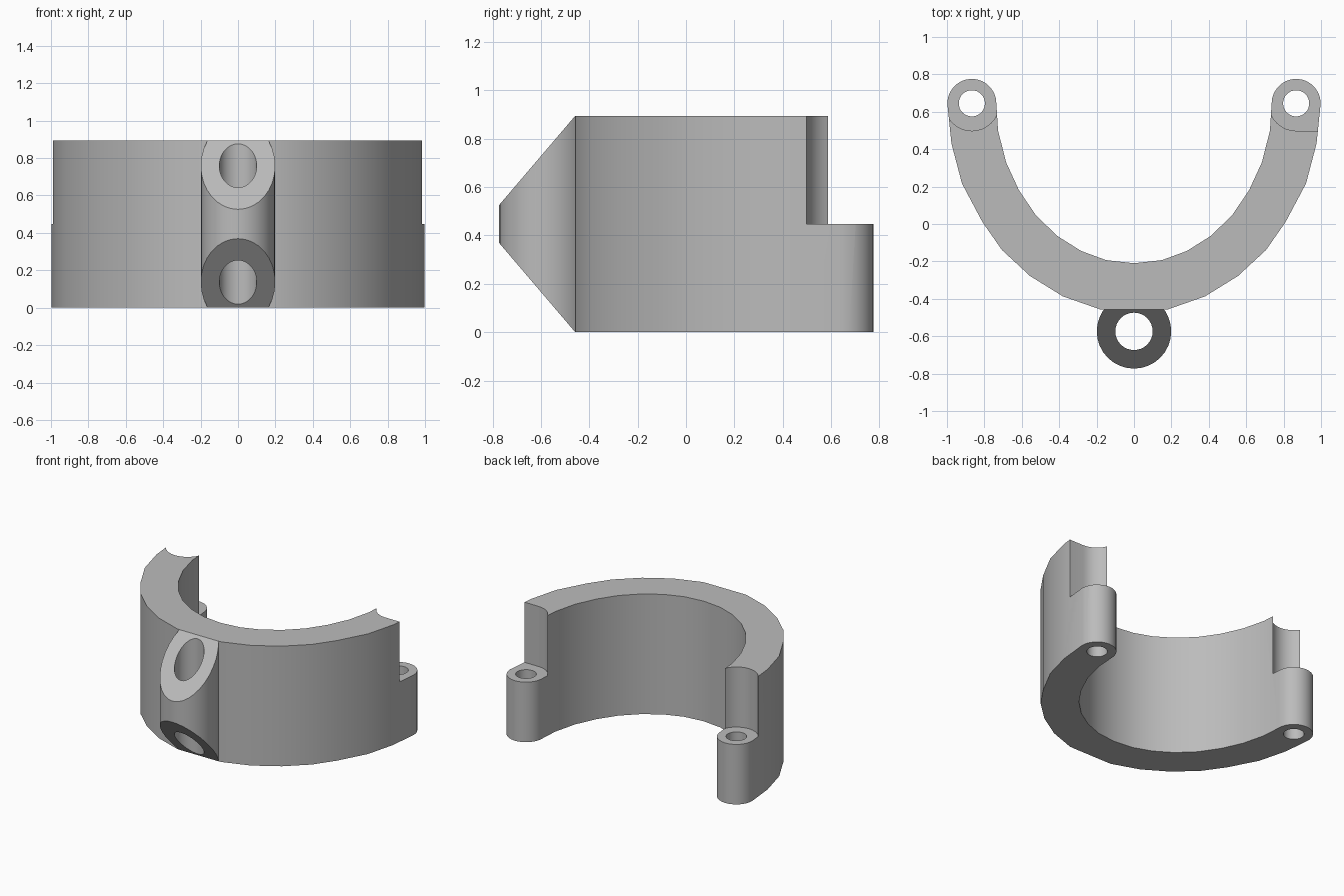
import bpy, bmesh, math
from mathutils import Vector

cube = bpy.data.objects.get("Cube")
if cube:
    bpy.data.objects.remove(cube)

HEIGHT, EAR_TOP = 0.895, 0.447
EAR_X, EAR_Y, EAR_R = 0.867, 0.645, 0.131
BOSS_Y = -0.574


def prism(name, points, direction):
    """Extrude a closed outline of 3D points along a direction."""
    bm = bmesh.new()
    face = bm.faces.new([bm.verts.new(p) for p in points])
    grown = bmesh.ops.extrude_face_region(bm, geom=[face])["geom"]
    verts = [g for g in grown if isinstance(g, bmesh.types.BMVert)]
    bmesh.ops.translate(bm, verts=verts, vec=Vector(direction))
    bmesh.ops.recalc_face_normals(bm, faces=bm.faces)
    mesh = bpy.data.meshes.new(name)
    bm.to_mesh(mesh)
    bm.free()
    obj = bpy.data.objects.new(name, mesh)
    bpy.context.collection.objects.link(obj)
    return obj


def arc(cx, cy, r, start, end, steps):
    return [(cx + r * math.cos(start + (end - start) * i / steps),
             cy + r * math.sin(start + (end - start) * i / steps))
            for i in range(steps + 1)]


def cylinder(name, x, y, r, z0, z1):
    ring = arc(x, y, r, 0, math.tau, 32)[:-1]
    return prism(name, [(px, py, z0) for px, py in ring], (0, 0, z1 - z0))


def combine(target, tool, operation):
    """Apply a boolean and discard its tool."""
    mod = target.modifiers.new(operation, "BOOLEAN")
    mod.operation, mod.solver, mod.object = operation, "EXACT", tool
    bpy.context.view_layer.objects.active = target
    bpy.ops.object.modifier_apply(modifier=mod.name)
    bpy.data.objects.remove(tool)


# Curved clamp body with rounded ends
outer = [(0.18, -0.457), (0.38, -0.387), (0.556, -0.278), (0.706, -0.139),
         (0.81, 0.01), (0.92, 0.217), (0.976, 0.43)]
inner = [(0.727, 0.5), (0.684, 0.33), (0.615, 0.18), (0.524, 0.046),
         (0.41, -0.064), (0.283, -0.144), (0.15, -0.193)]
half = outer + arc(EAR_X, EAR_Y, EAR_R, 0, math.pi, 14) + inner
outline = half + [(0, -0.21)] + [(-x, y) for x, y in reversed(half)]
body = prism("clamp_body", [(x, y, 0) for x, y in outline], (0, 0, HEIGHT))

# Ears: clear the upper half around each one, then drill the bolt holes
for side in (-1, 1):
    combine(body, cylinder("ear_cutter", side * EAR_X, EAR_Y, 0.147,
                           EAR_TOP, 1), "DIFFERENCE")
    combine(body, cylinder("bolt_hole", side * EAR_X, EAR_Y, 0.07,
                           -0.1, 1), "DIFFERENCE")

# Square relief on the outer half of the left end
relief = [(EAR_X, 0.498), (1.1, 0.498), (1.1, 0.9), (EAR_X, 0.9)]
combine(body, prism("relief_cutter", [(x, y, EAR_TOP) for x, y in relief],
                    (0, 0, 1)), "DIFFERENCE")

# Front boss: a tube trimmed by sloping planes above and below
boss = cylinder("front_boss", 0, BOSS_Y, 0.199, -0.1, 1)
mid = HEIGHT / 2
lower = [(-0.36, 0), (-0.458, 0), (-0.78, mid - 0.07)]
side_profile = lower + [(y, HEIGHT - z) for y, z in reversed(lower)]
combine(boss, prism("boss_trim", [(-0.5, y, z) for y, z in side_profile],
                    (1, 0, 0)), "INTERSECT")
combine(body, boss, "UNION")
combine(body, cylinder("boss_hole", 0, BOSS_Y, 0.1, -0.1, 1), "DIFFERENCE")

# Single grey finish, smooth on the curves
grey = bpy.data.materials.new("grey")
color = (0.5, 0.5, 0.5, 1)
grey.use_nodes = True
grey.diffuse_color = color
for node in grey.node_tree.nodes:
    if node.type == "BSDF_PRINCIPLED":
        node.inputs["Base Color"].default_value = color
body.data.materials.clear()
body.data.materials.append(grey)
for poly in body.data.polygons:
    poly.material_index = 0
bpy.ops.object.select_all(action="DESELECT")
body.select_set(True)
bpy.context.view_layer.objects.active = body
bpy.ops.object.shade_smooth_by_angle(angle=math.radians(30))
